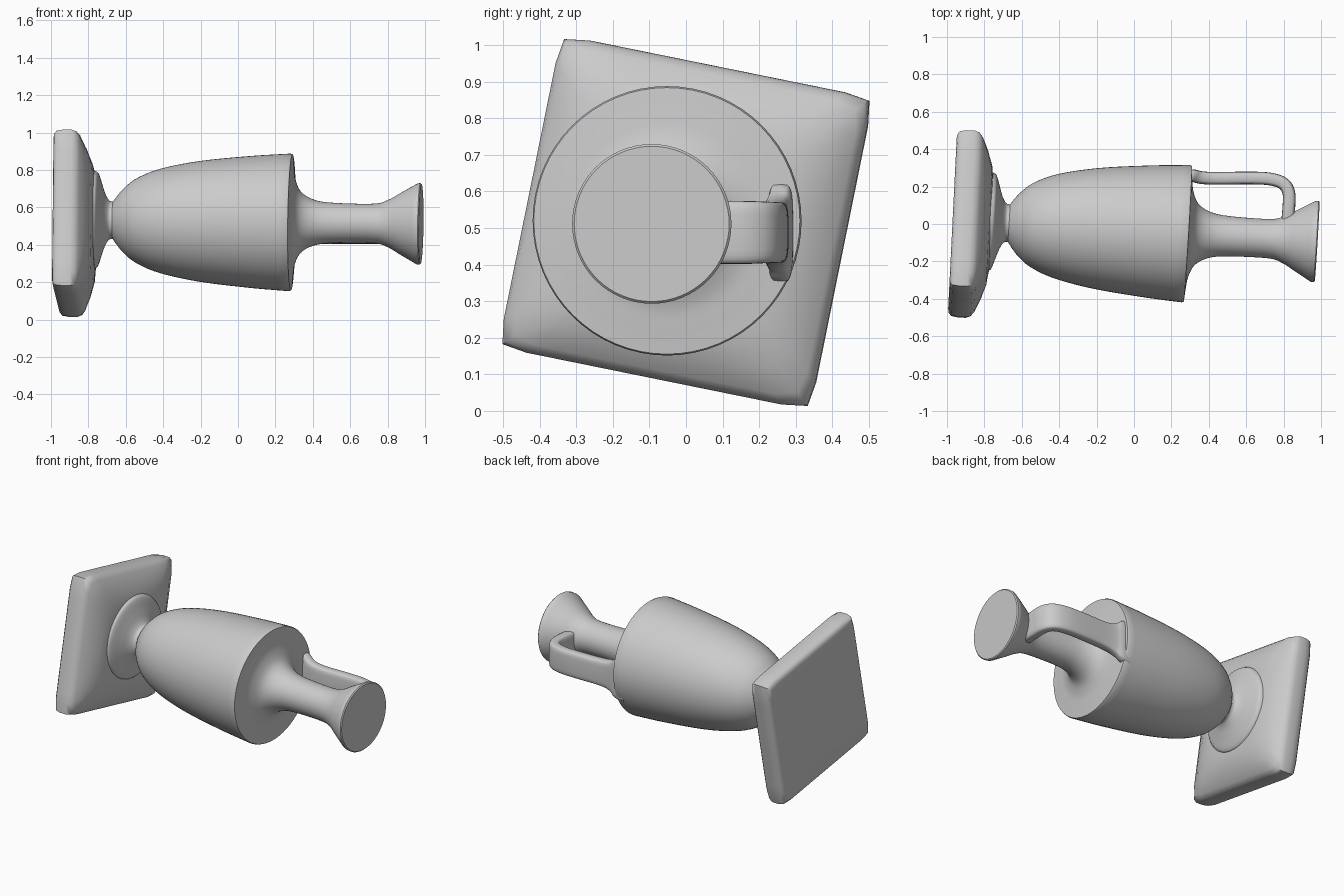
import bpy, bmesh, math
from mathutils import Vector

if "Cube" in bpy.data.objects:
    bpy.data.objects.remove(bpy.data.objects["Cube"], do_unlink=True)

clay = bpy.data.materials.new("grey clay")
clay.use_nodes = True
GREY = (0.6, 0.6, 0.6, 1)
clay.diffuse_color = GREY
clay.node_tree.nodes["Principled BSDF"].inputs["Base Color"].default_value = GREY


def loft(name, rings, location=(0, 0, 0), rotation=(0, 0, 0), angle=40):
    """Skin a list of equal-length closed rings and cap both ends."""
    bm = bmesh.new()
    loops = [[bm.verts.new(p) for p in ring] for ring in rings]
    n = len(loops[0])
    for a, b in zip(loops, loops[1:]):
        for i in range(n):
            j = (i + 1) % n
            bm.faces.new((a[i], a[j], b[j], b[i]))
    bm.faces.new(loops[0])
    bm.faces.new(loops[-1])
    bmesh.ops.recalc_face_normals(bm, faces=bm.faces)
    mesh = bpy.data.meshes.new(name)
    bm.to_mesh(mesh)
    bm.free()
    mesh.materials.append(clay)
    ob = bpy.data.objects.new(name, mesh)
    bpy.context.collection.objects.link(ob)
    ob.location, ob.rotation_euler = location, rotation
    bpy.ops.object.select_all(action='DESELECT')
    ob.select_set(True)
    bpy.context.view_layer.objects.active = ob
    bpy.ops.object.shade_smooth_by_angle(angle=math.radians(angle))
    return ob


def ring(x, half, power=2, turn=0.0, n=64):
    """Ring around the x axis: power 2 is a circle, higher is a rounded square."""
    pts = []
    for i in range(n):
        t = 2 * math.pi * i / n
        c, s = math.cos(t), math.sin(t)
        r = half / (abs(c) ** power + abs(s) ** power) ** (1 / power)
        pts.append((x, r * math.cos(t + turn), r * math.sin(t + turn)))
    return pts


def smooth(points, steps=5):
    """Catmull-Rom curve through the points."""
    v = [Vector(p) for p in points]
    v = [2 * v[0] - v[1]] + v + [2 * v[-1] - v[-2]]
    out = []
    for a, b, c, d in zip(v, v[1:], v[2:], v[3:]):
        for k in range(steps):
            t = k / steps
            out.append(0.5 * (2 * b + (c - a) * t + (2 * a - 5 * b + 4 * c - d) * t * t
                              + (3 * b - a - 3 * c + d) * t ** 3))
    return out + [v[-2]]


# Square plinth, with its front face rising softly to the foot
plinth = [(-.972, .40, 24), (-.968, .417, 26), (-.955, .430, 28), (-.92, .435, 30),
          (-.875, .435, 30), (-.85, .428, 26), (-.832, .41, 18), (-.80, .355, 8),
          (-.775, .30, 4), (-.765, .25, 2)]
loft("plinth", [ring(x, h, p, -0.2) for x, h, p in plinth],
     (0, -.045, .515), (0, 0, -.05))

# Turned vase: foot, body, then shoulder, neck and flared mouth
foot = [(-.80, .27, 0), (-.765, .262, 0), (-.748, .245, 0), (-.728, .185, 0),
        (-.71, .135, 0), (-.69, .105, 0), (-.67, .10, 0)]
body = [(-.67, .10, 0), (-.645, .135, 0), (-.61, .175, 0), (-.545, .226, 0),
        (-.42, .278, 0), (-.21, .322, 0), (.06, .352, 0), (.278, .368, 0)]
neck = [(.288, .364, 0), (.294, .30, 0), (.304, .23, 0), (.335, .165, 0), (.40, .125, 0),
        (.50, .108, 0), (.72, .105, 0), (.80, .125, 0), (.87, .165, 0), (.96, .217, 0)]
profile = smooth(foot)[:-1] + smooth(body) + smooth(neck)
profile += [Vector((.975, .218, 0)), Vector((.981, .212, 0))]
loft("vase", [ring(p.x, p.y) for p in profile],
     (0, -.035, .523), (0, .012, -.06))

# Strap handle: centre line x, y and half width
path = smooth([(.26, .255, .14), (.315, .258, .13), (.36, .248, .10), (.44, .244, .085),
               (.62, .246, .083), (.73, .24, .083), (.80, .215, .084),
               (.828, .165, .086), (.828, .09, .086), (.82, .0, .08)])
strap = []
for i, p in enumerate(path):
    d = path[min(i + 1, len(path) - 1)] - path[max(i - 1, 0)]
    normal = Vector((-d.y, d.x, 0)).normalized()
    section = []
    for k in range(24):
        t = 2 * math.pi * k / 24
        c, s = math.cos(t), math.sin(t)
        u = math.copysign(abs(c) ** .45, c) * .034
        w = math.copysign(abs(s) ** .45, s) * p.z
        section.append(Vector((p.x, p.y, .488 + w)) + normal * u)
    strap.append(section)
loft("handle", strap, angle=50)
